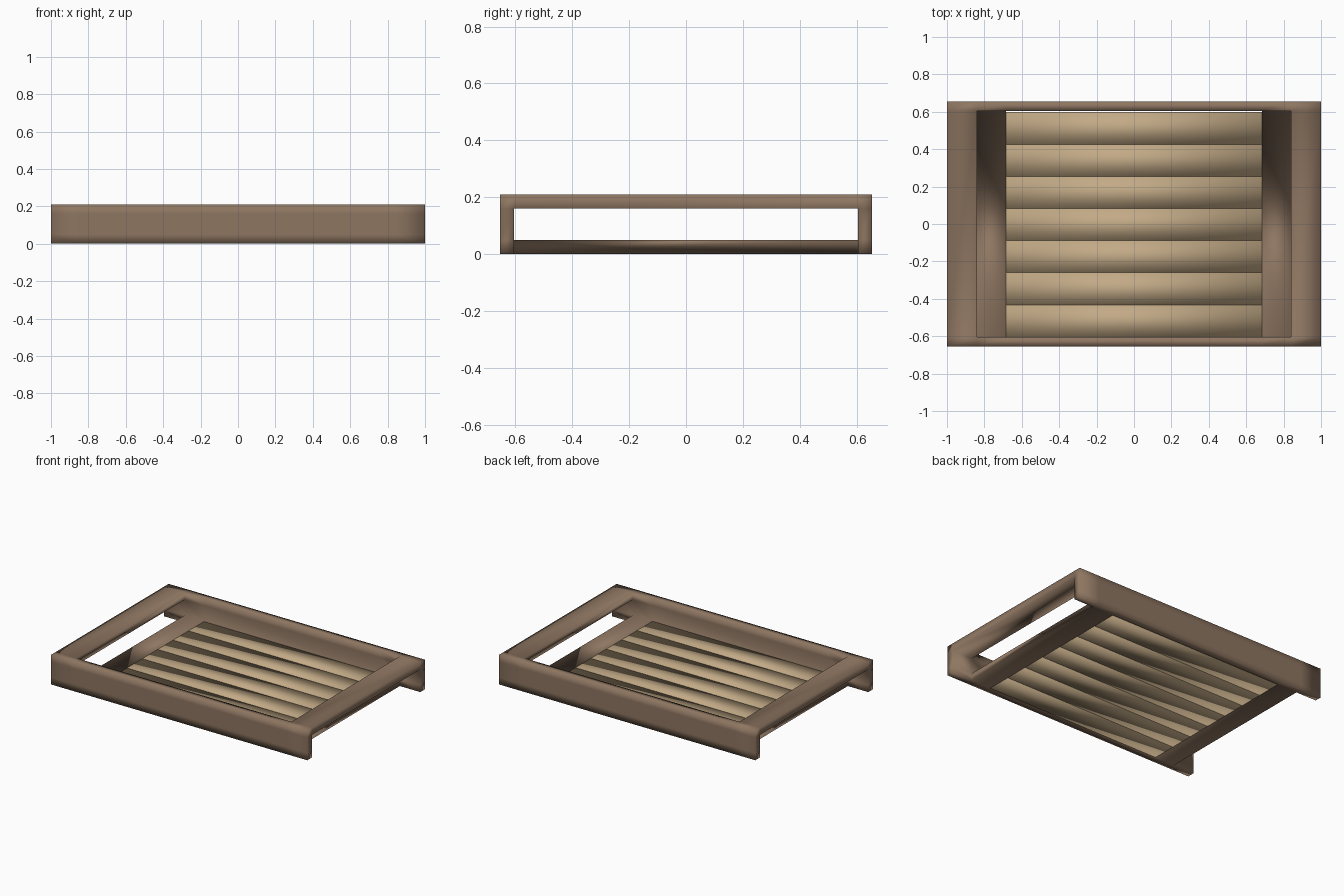
import bpy, bmesh
from mathutils import Vector

if "Cube" in bpy.data.objects:
    bpy.data.objects.remove(bpy.data.objects["Cube"])


def make_material(name, color):
    mat = bpy.data.materials.new(name)
    mat.use_nodes = True
    mat.diffuse_color = (*color, 1)
    mat.node_tree.nodes["Principled BSDF"].inputs["Base Color"].default_value = (*color, 1)
    return mat


def build_blocks(name, xs, ys, zs, solid, mat):
    """Join the solid cells of a grid into one smooth mesh with no inner faces."""
    axes = (xs, ys, zs)
    counts = [len(a) - 1 for a in axes]
    cells = {(i, j, k) for i in range(counts[0]) for j in range(counts[1])
             for k in range(counts[2]) if solid(i, j, k)}
    bm = bmesh.new()
    verts = {}

    def vert(key):
        if key not in verts:
            verts[key] = bm.verts.new([axes[a][key[a]] for a in range(3)])
        return verts[key]

    for cell in cells:
        for axis in range(3):
            u, v = (axis + 1) % 3, (axis + 2) % 3
            for side in (0, 1):
                beside = list(cell)
                beside[axis] += 2 * side - 1
                if tuple(beside) in cells:
                    continue
                corners = []
                for du, dv in ((0, 0), (1, 0), (1, 1), (0, 1)):
                    key = list(cell)
                    key[axis] += side
                    key[u] += du
                    key[v] += dv
                    corners.append(vert(tuple(key)))
                face = bm.faces.new(corners if side else corners[::-1])
                face.smooth = True
    mesh = bpy.data.meshes.new(name)
    bm.to_mesh(mesh)
    bm.free()
    mesh.materials.append(mat)
    obj = bpy.data.objects.new(name, mesh)
    bpy.context.collection.objects.link(obj)
    return obj


brown = make_material("brown wood", (0.27, 0.18, 0.12))
tan = make_material("tan wood", (0.54, 0.40, 0.24))

# Frame: long boards front and back, handle rails on top, support rails below
frame_x = (-1, -0.84, -0.685, 0.685, 0.84, 1)
frame_y = (-0.655, -0.605, 0.605, 0.655)
frame_z = (0, 0.05, 0.16, 0.21)


def frame_solid(i, j, k):
    board = j in (0, 2)
    handle = i in (0, 4) and k == 2
    support = i in (1, 3) and k == 0
    return board or handle or support


build_blocks("frame", frame_x, frame_y, frame_z, frame_solid, brown)

# Floor slats, side by side between the support rails
slat_count = 7
start, end = -0.604, 0.598
width = (end - start) / slat_count
for n in range(slat_count):
    y = start + n * width
    build_blocks(f"floor_slat_{n + 1}", (-0.685, 0.685), (y, y + width), (0, 0.05),
                 lambda i, j, k: True, tan)
